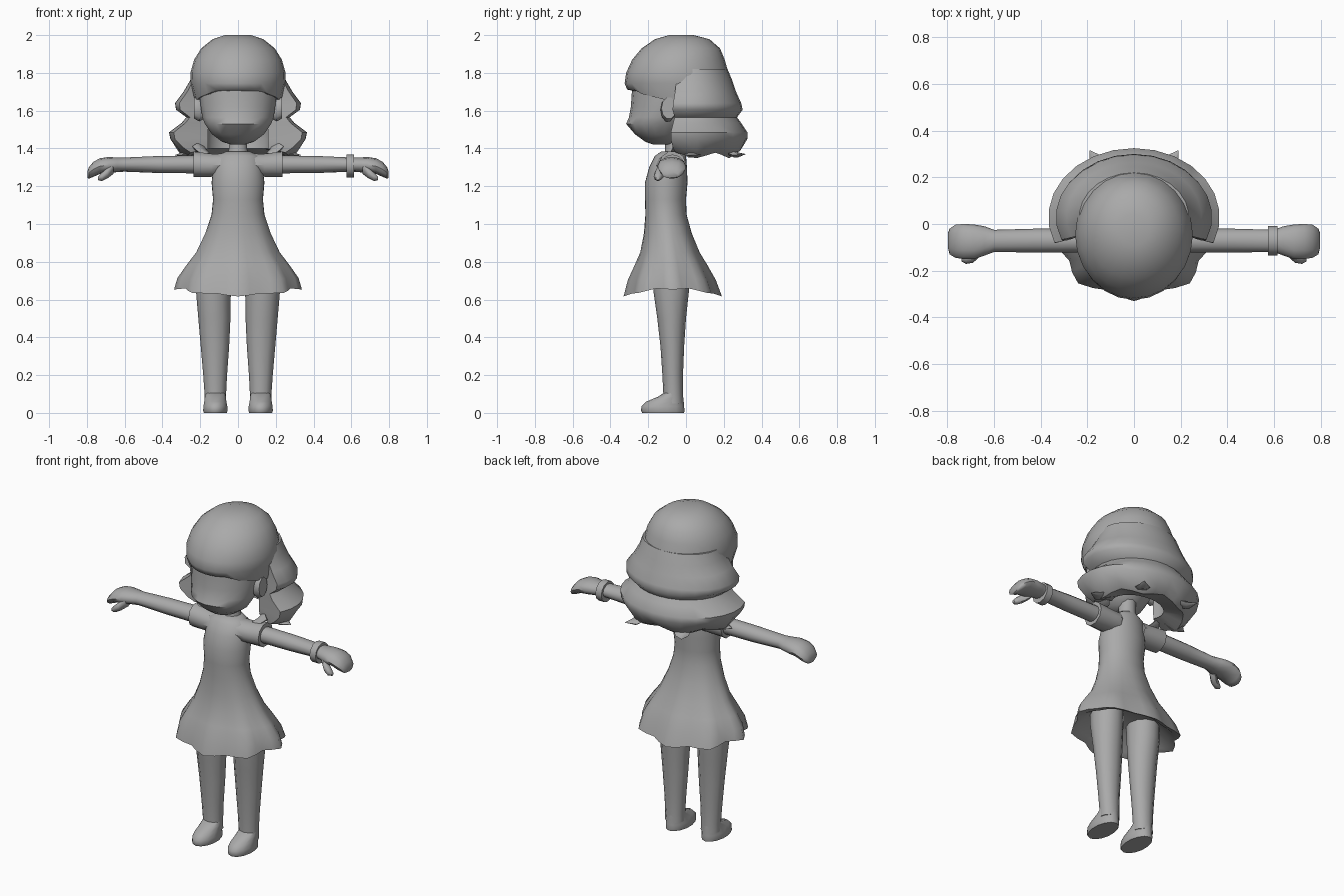
import bpy, bmesh, math
from mathutils import Vector

if "Cube" in bpy.data.objects:
    bpy.data.objects.remove(bpy.data.objects["Cube"])

grey = bpy.data.materials.new("plain_grey")
grey.diffuse_color = (0.4, 0.4, 0.4, 1)
grey.use_nodes = True
grey.node_tree.nodes["Principled BSDF"].inputs["Base Color"].default_value = grey.diffuse_color


def finish(name, bm, angle=50):
    bmesh.ops.recalc_face_normals(bm, faces=bm.faces)
    me = bpy.data.meshes.new(name)
    bm.to_mesh(me)
    bm.free()
    me.materials.append(grey)
    ob = bpy.data.objects.new(name, me)
    bpy.context.collection.objects.link(ob)
    bpy.ops.object.select_all(action='DESELECT')
    ob.select_set(True)
    bpy.context.view_layer.objects.active = ob
    bpy.ops.object.shade_smooth_by_angle(angle=math.radians(angle))
    return ob


def loft(name, rings, angle=50, caps=(True, True)):
    """Skin closed rings of points, with end caps."""
    bm = bmesh.new()
    vs = [[bm.verts.new(p) for p in r] for r in rings]
    n = len(vs[0])
    for a, b in zip(vs, vs[1:]):
        for i in range(n):
            bm.faces.new((a[i], a[(i + 1) % n], b[(i + 1) % n], b[i]))
    for ring, cap in ((vs[0], caps[0]), (vs[-1], caps[1])):
        if cap:
            bm.faces.new(ring)
    return finish(name, bm, angle)


def zring(z, x, rx, yf, yb, n=16):
    """Horizontal oval from yf (front) to yb (back)."""
    c, r = (yf + yb) / 2, (yb - yf) / 2
    return [Vector((x + rx * math.sin(t), c - r * math.cos(t), z))
            for t in (2 * math.pi * i / n for i in range(n))]


def xring(x, z0, z1, y0, y1, s=1, n=10):
    """Oval across an arm, s picks the side."""
    return [Vector((s * x, (y0 + y1) / 2 + (y1 - y0) / 2 * math.cos(t),
                    (z0 + z1) / 2 + (z1 - z0) / 2 * math.sin(t)))
            for t in (2 * math.pi * i / n for i in range(n))]


def spike(name, base, tip, w):
    """Pointed lock of hair."""
    base, tip = Vector(base), Vector(tip)
    d = (tip - base).normalized()
    side = d.cross(Vector((0, 0, 1))).normalized()
    up = side.cross(d)
    rings = []
    for f, k in ((0, 1), (0.5, 0.75), (1, 0.03)):
        c = base.lerp(tip, f) + Vector((0, 0, -0.015 * math.sin(f * math.pi)))
        rings.append([c + side * w * k * math.cos(t) + up * w * 0.4 * k * math.sin(t)
                      for t in (math.pi * i / 3 for i in range(6))])
    loft(name, rings)


# Dress: bodice flaring into a scalloped hem, with a turned-in underside
dress = [(1.385, .06, -.13, -.01, 0, 0), (1.36, .12, -.165, 0, 0, 0),
         (1.30, .13, -.195, .005, 0, 0), (1.22, .14, -.217, .008, 0, 0),
         (1.13, .132, -.217, 0, 0, 0), (1.05, .14, -.215, .003, 0, 0),
         (.95, .172, -.222, .03, .01, 0), (.85, .218, -.24, .07, .02, 0),
         (.78, .268, -.268, .11, .035, 0), (.71, .31, -.30, .15, .05, .005),
         (.64, .325, -.32, .18, .06, .018), (.655, .28, -.28, .14, .05, .01),
         (.73, .20, -.21, .06, 0, 0)]
rings = []
for z, rx, yf, yb, amp, dz in dress:
    ring = zring(z, 0, rx, yf, yb, 32)
    cy = (yf + yb) / 2
    for i, p in enumerate(ring):
        t = 2 * math.pi * i / 32
        lobe = math.cos(8 * t)
        k = 1 + amp * lobe - amp * 0.3
        p.x, p.y = p.x * k, cy + (p.y - cy) * k
        p.z += -dz * math.cos(2 * t) - dz * 0.3 * lobe
    rings.append(ring)
loft("dress", rings, 60)

# Neck and face
loft("neck", [zring(z, 0, r, yf, yb, 10) for z, r, yf, yb in
              ((1.34, .07, -.12, 0), (1.40, .05, -.11, -.01), (1.48, .05, -.11, -.01))])
face = [(1.42, .035, -.17, -.07), (1.435, .085, -.215, -.04), (1.475, .14, -.27, 0),
        (1.53, .178, -.317, .03), (1.565, .192, -.302, .05), (1.62, .2, -.292, .07),
        (1.68, .207, -.288, .08), (1.78, .207, -.28, .08)]
loft("face", [zring(*(z, 0, r, yf, yb, 18)) for z, r, yf, yb in face])

# Hair cap: fringe edge is higher in front and lower by the ears
cap = [(2.0, .07, -.09, .04), (1.978, .135, -.165, .125), (1.93, .195, -.235, .18),
       (1.87, .232, -.285, .205), (1.80, .252, -.317, .225), (1.745, .25, -.325, .24),
       (1.68, .228, -.312, .24), (1.685, .195, -.265, .2)]
rings = []
for j, (z, rx, yf, yb) in enumerate(cap):
    ring = zring(z, 0, rx, yf, yb, 24)
    if j >= 6:
        for p in ring:
            f = min(1, max(0, (-.06 - p.y) / .22))
            p.z += -.035 + .055 * f
            if j == 6 and abs(p.x) < .12 and p.y < 0:
                p.z += .012
    rings.append(ring)
loft("hair_cap", rings, 55)

# Wavy back hair: open C-shaped shell wrapped behind the neck
wave = [(1.82, .235, .19), (1.76, .255, .215), (1.70, .29, .235), (1.64, .335, .262),
        (1.605, .33, .27), (1.565, .275, .24), (1.535, .30, .262), (1.485, .367, .295),
        (1.45, .36, .295), (1.40, .31, .265), (1.375, .27, .225)]
rings = []
for z, rx, ry in wave:
    a0, n, cy = math.radians(-22), 16, .03
    arc = [a0 + (math.pi - 2 * a0) * i / n for i in range(n + 1)]
    outer = [Vector((rx * math.cos(t), cy + ry * math.sin(t), z)) for t in arc]
    low = .03 if z < 1.41 else 0
    for i, p in enumerate(outer):
        p.z += low * (.5 * math.cos(i * math.pi / 2) - .4)
    inner = [Vector((min(.17, rx * .6) * math.cos(t), cy + ry * .5 * math.sin(t), max(z, 1.40)))
             for t in reversed(arc)]
    rings.append(outer + inner)
shell = loft("back_hair", rings, 50, (False, False))
bm = bmesh.new()
for r in (rings[0], rings[-1]):
    v = [bm.verts.new(p) for p in r]
    m = len(v)
    for i in range(m // 2 - 1):
        bm.faces.new((v[i], v[i + 1], v[m - 2 - i], v[m - 1 - i]))
finish("back_hair_ends", bm)

for s, side in ((1, "left"), (-1, "right")):
    # Loose hair tips
    spike(side + "_back_hair_tip", (s * .13, .22, 1.39), (s * .19, .315, 1.37), .05)
    spike(side + "_side_hair_tip", (s * .22, .04, 1.40), (s * .335, .03, 1.365), .06)
    spike(side + "_inner_hair_tip", (s * .21, -.03, 1.41), (s * .15, -.08, 1.375), .05)

    # Ear
    ear = [xring(x, z0, z1, y0, y1, s, 10) for x, z0, z1, y0, y1 in
           ((.17, 1.56, 1.65, -.12, -.06), (.205, 1.54, 1.67, -.135, -.055),
            (.232, 1.555, 1.672, -.13, -.05), (.232, 1.59, 1.65, -.11, -.07))]
    loft(side + "_ear", ear)

    # Sleeve with an open cuff lip
    loft(side + "_sleeve", [xring(*r, s, 10) for r in
         ((.08, 1.25, 1.375, -.16, .0), (.14, 1.247, 1.375, -.15, .0),
          (.235, 1.245, 1.387, -.142, .0), (.235, 1.265, 1.365, -.125, -.02))], 40)

    # Arm running into a mitten hand with drooping fingers
    loft(side + "_arm", [xring(*r, s, 12) for r in
         ((.2, 1.268, 1.363, -.122, -.02), (.42, 1.27, 1.36, -.122, -.02),
          (.6, 1.277, 1.352, -.12, -.025), (.64, 1.275, 1.352, -.135, -.01),
          (.685, 1.268, 1.355, -.15, -.002), (.73, 1.265, 1.348, -.15, 0),
          (.765, 1.25, 1.33, -.145, -.003), (.79, 1.24, 1.30, -.13, -.02),
          (.798, 1.245, 1.275, -.1, -.04))])
    # Thumb
    thumb = []
    for x, y, z, r in ((.66, -.11, 1.295, .03), (.69, -.138, 1.27, .028),
                       (.72, -.148, 1.25, .023), (.74, -.15, 1.242, .01)):
        thumb.append(xring(x, z - r, z + r, y - r, y + r, s, 8))
    loft(side + "_thumb", thumb)

    # Leg
    loft(side + "_leg", [zring(z, s * x, r, yf, yb, 12) for z, x, r, yf, yb in
         ((.78, .13, .09, -.18, .02), (.64, .13, .092, -.172, .015),
          (.5, .125, .085, -.152, .0), (.35, .122, .075, -.135, -.01),
          (.2, .121, .063, -.125, -.016), (.1, .12, .057, -.12, -.016),
          (.05, .12, .057, -.12, -.014))])
    # Foot
    loft(side + "_foot", [zring(z, s * .12, r, yf, yb, 14) for z, r, yf, yb in
         ((0, .062, -.232, -.01), (.012, .066, -.238, -.008), (.035, .065, -.236, -.01),
          (.06, .06, -.21, -.012), (.085, .057, -.15, -.015), (.105, .055, -.12, -.018))], 45)

# Bracelet on one wrist
loft("bracelet", [xring(*r, 1, 12) for r in
     ((.575, 1.275, 1.345, -.11, -.03), (.575, 1.247, 1.368, -.135, -.008),
      (.615, 1.247, 1.368, -.135, -.008), (.615, 1.275, 1.345, -.11, -.03))], 40)
